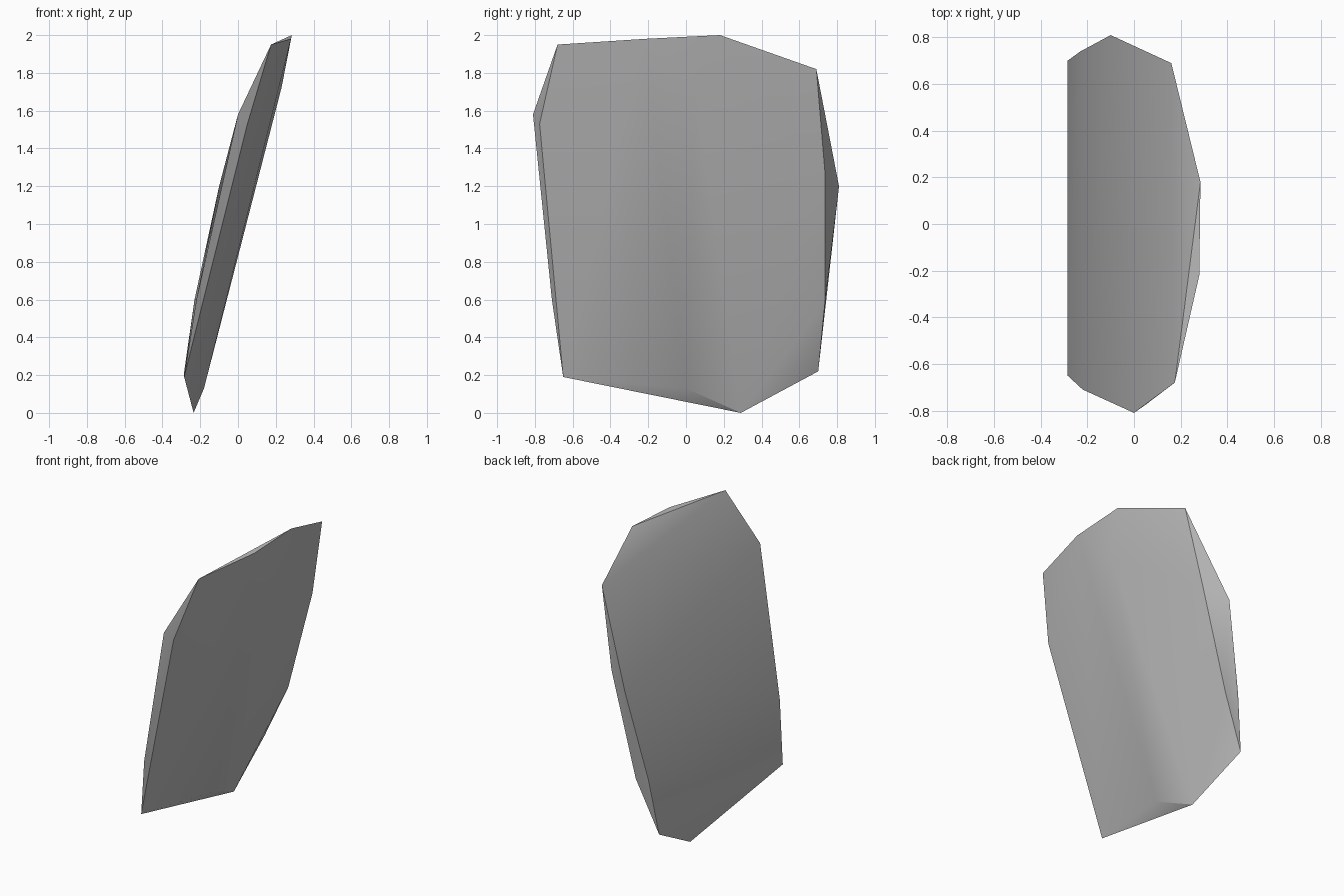
import bpy
import bmesh
import math

# Remove the default cube if present
default_cube = bpy.data.objects.get("Cube")
if default_cube:
    bpy.data.objects.remove(default_cube, do_unlink=True)


def make_material(name, color):
    material = bpy.data.materials.new(name)
    material.use_nodes = True
    material.diffuse_color = color
    material.node_tree.nodes["Principled BSDF"].inputs["Base Color"].default_value = color
    return material


def make_hull(name, points, material):
    """Wrap the corner points in a convex skin with soft shallow edges."""
    bm = bmesh.new()
    for point in points:
        bm.verts.new(point)
    bmesh.ops.convex_hull(bm, input=list(bm.verts))
    loose = [v for v in bm.verts if not v.link_faces]
    bmesh.ops.delete(bm, geom=loose, context="VERTS")
    bmesh.ops.recalc_face_normals(bm, faces=list(bm.faces))
    mesh = bpy.data.meshes.new(name)
    bm.to_mesh(mesh)
    bm.free()
    mesh.materials.append(material)
    obj = bpy.data.objects.new(name, mesh)
    bpy.context.collection.objects.link(obj)
    bpy.ops.object.select_all(action="DESELECT")
    obj.select_set(True)
    bpy.context.view_layer.objects.active = obj
    bpy.ops.object.shade_smooth_by_angle(angle=math.radians(30))
    return obj


# Outer rim of the leaning slab, which bounds its upper curved face
rim = [
    (0.175, -0.68, 1.95), (0.285, 0.18, 2.0), (0.16, 0.69, 1.82),
    (-0.1, 0.81, 1.2), (-0.23, 0.74, 0.6), (-0.285, 0.7, 0.22),
    (-0.235, 0.29, 0), (-0.285, -0.65, 0.19), (-0.22, -0.71, 0.6),
    (0, -0.81, 1.58),
]

# Shallow crown of the underside: top lip, middle ridge and side shoulders
top_lip = [(0.28, -0.22, 1.98)]
ridge = [(0.23, 0.05, 1.72), (-0.18, 0, 0.13)]
shoulders = [(0.05, -0.775, 1.53), (0.055, 0.735, 1.28), (-0.13, 0.735, 0.58)]

stone_gray = make_material("stone gray", (0.5, 0.5, 0.5, 1))
make_hull("stone_slab", rim + top_lip + ridge + shoulders, stone_gray)
